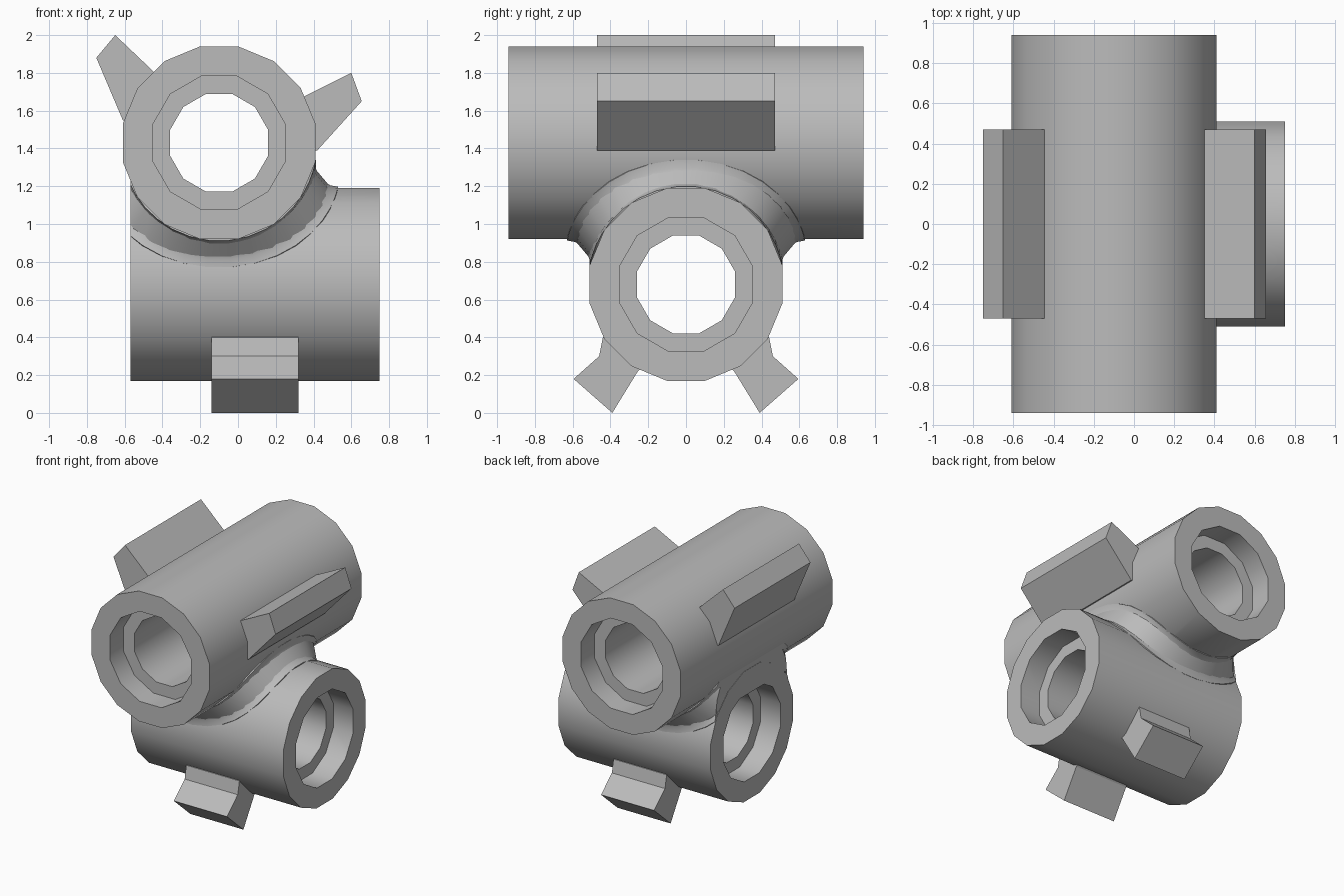
import bpy, bmesh, math
from mathutils import Vector

cube = bpy.data.objects.get("Cube")
if cube:
    bpy.data.objects.remove(cube, do_unlink=True)

grey = bpy.data.materials.new("plain grey")
grey.use_nodes = True
grey.diffuse_color = (0.5, 0.5, 0.5, 1)
grey.node_tree.nodes["Principled BSDF"].inputs["Base Color"].default_value = (0.5, 0.5, 0.5, 1)

R, COUNTERBORE, BORE, DEPTH, FILLET = 0.52, 0.365, 0.268, 0.17, 0.12
UPPER = Vector((-0.1, 0, 1.43))
LOWER = Vector((0.09, 0, 0.68))
UPPER_HALF, LOWER_HALF = 0.94, 0.66


def finish(name, bm):
    bmesh.ops.recalc_face_normals(bm, faces=bm.faces)
    mesh = bpy.data.meshes.new(name)
    bm.to_mesh(mesh)
    bm.free()
    mesh.materials.append(grey)
    obj = bpy.data.objects.new(name, mesh)
    bpy.context.collection.objects.link(obj)
    return obj


def select(obj):
    bpy.ops.object.select_all(action="DESELECT")
    obj.select_set(True)
    bpy.context.view_layer.objects.active = obj


def smooth(obj):
    select(obj)
    bpy.ops.object.shade_smooth_by_angle(angle=math.radians(40))


def loft(bm, rings, closed=False):
    """Skin a list of equally sized point rings."""
    loops = [[bm.verts.new(p) for p in ring] for ring in rings]
    pairs = list(zip(loops, loops[1:]))
    if closed:
        pairs.append((loops[-1], loops[0]))
    else:
        bm.faces.new(loops[0])
        bm.faces.new(loops[-1])
    for a, b in pairs:
        for i in range(len(a)):
            j = (i + 1) % len(a)
            bm.faces.new((a[i], a[j], b[j], b[i]))


def revolve(name, profile, centre, axis, sides):
    """Solid of revolution from (position, radius) pairs along x or y."""
    bm = bmesh.new()
    rings = []
    for t, r in profile:
        ring = []
        for i in range(sides):
            a = math.tau * (i + 0.5) / sides
            c, s = r * math.cos(a), r * math.sin(a)
            ring.append(centre + Vector((c, t, s) if axis == "y" else (t, c, s)))
        rings.append(ring)
    loft(bm, rings)
    return finish(name, bm)


def bore_cutter(name, half, centre, axis):
    step, end = half - DEPTH, half + 0.1
    profile = [(-end, COUNTERBORE), (-step, COUNTERBORE), (-step, BORE),
               (step, BORE), (step, COUNTERBORE), (end, COUNTERBORE)]
    obj = revolve(name, profile, centre, axis, 12)
    obj.hide_render = True
    return obj


def prism(name, outline, axis, start, end):
    """Extrude a 2D outline (across, z) along x or y."""
    bm = bmesh.new()
    loft(bm, [[(p, t, z) if axis == "y" else (t, p, z) for p, z in outline]
              for t in (start, end)])
    return finish(name, bm)


# Crossed tubes, both stepped bores cut through both bodies
tubes = [
    revolve("upper_tube", [(-UPPER_HALF, R), (UPPER_HALF, R)], UPPER, "y", 16),
    revolve("lower_tube", [(-LOWER_HALF, R), (LOWER_HALF, R)], LOWER, "x", 16),
]
cutters = [
    bore_cutter("upper_bore_cutter", UPPER_HALF, UPPER, "y"),
    bore_cutter("lower_bore_cutter", LOWER_HALF, LOWER, "x"),
]
for tube in tubes:
    select(tube)
    for cutter in cutters:
        mod = tube.modifiers.new("bore", "BOOLEAN")
        mod.operation, mod.solver, mod.object = "DIFFERENCE", "EXACT", cutter
        bpy.ops.object.modifier_apply(modifier=mod.name)
    smooth(tube)
for cutter in cutters:
    bpy.data.objects.remove(cutter, do_unlink=True)

# Rolling-ball fillet around the saddle where the tubes meet
reach = R + FILLET
middle = (UPPER.z + LOWER.z) / 2
swing = reach - (UPPER.z - LOWER.z) / 2
rings = []
for i in range(40):
    a = math.tau * (i + 0.5) / 40
    z = middle + swing * math.cos(2 * a)
    u = math.copysign(math.sqrt(max(0, reach**2 - (z - UPPER.z)**2)), math.cos(a))
    v = math.copysign(math.sqrt(max(0, reach**2 - (z - LOWER.z)**2)), math.sin(a))
    ball = Vector((UPPER.x + u, v, z))
    to_upper = Vector((-u, 0, UPPER.z - z)).normalized()
    to_lower = Vector((0, -v, LOWER.z - z)).normalized()
    ring = [ball + to_upper * (FILLET + 0.05)]
    for k in range(6):
        ring.append(ball + to_upper.slerp(to_lower, k / 5) * FILLET)
    ring.append(ball + to_lower * (FILLET + 0.05))
    rings.append(ring)
bm = bmesh.new()
loft(bm, rings, closed=True)
cut = bmesh.ops.bisect_plane(bm, geom=bm.verts[:] + bm.edges[:] + bm.faces[:],
                             plane_co=(LOWER.x - LOWER_HALF + 0.002, 0, 0),
                             plane_no=(-1, 0, 0), clear_outer=True)
bmesh.ops.holes_fill(bm, edges=[e for e in bm.edges if e.is_boundary], sides=0)
smooth(finish("saddle_fillet", bm))

# Tapered fins on the upper tube
prism("upper_right_fin", [(-0.65, 2.0), (-0.75, 1.88), (-0.61, 1.55),
                          (-0.5, 1.5), (-0.38, 1.74), (-0.45, 1.81)], "y", -0.47, 0.47)
prism("upper_left_fin", [(0.6, 1.8), (0.655, 1.65), (0.42, 1.39),
                         (0.33, 1.39), (0.27, 1.64), (0.36, 1.68)], "y", -0.47, 0.47)

# Feet under the lower tube
foot = [(0.39, 0), (0.595, 0.18), (0.46, 0.3), (0.44, 0.4),
        (0.36, 0.44), (0.2, 0.27), (0.255, 0.22)]
for name, side in (("front_foot", -1), ("back_foot", 1)):
    prism(name, [(side * p, z) for p, z in foot], "x", -0.14, 0.32)
